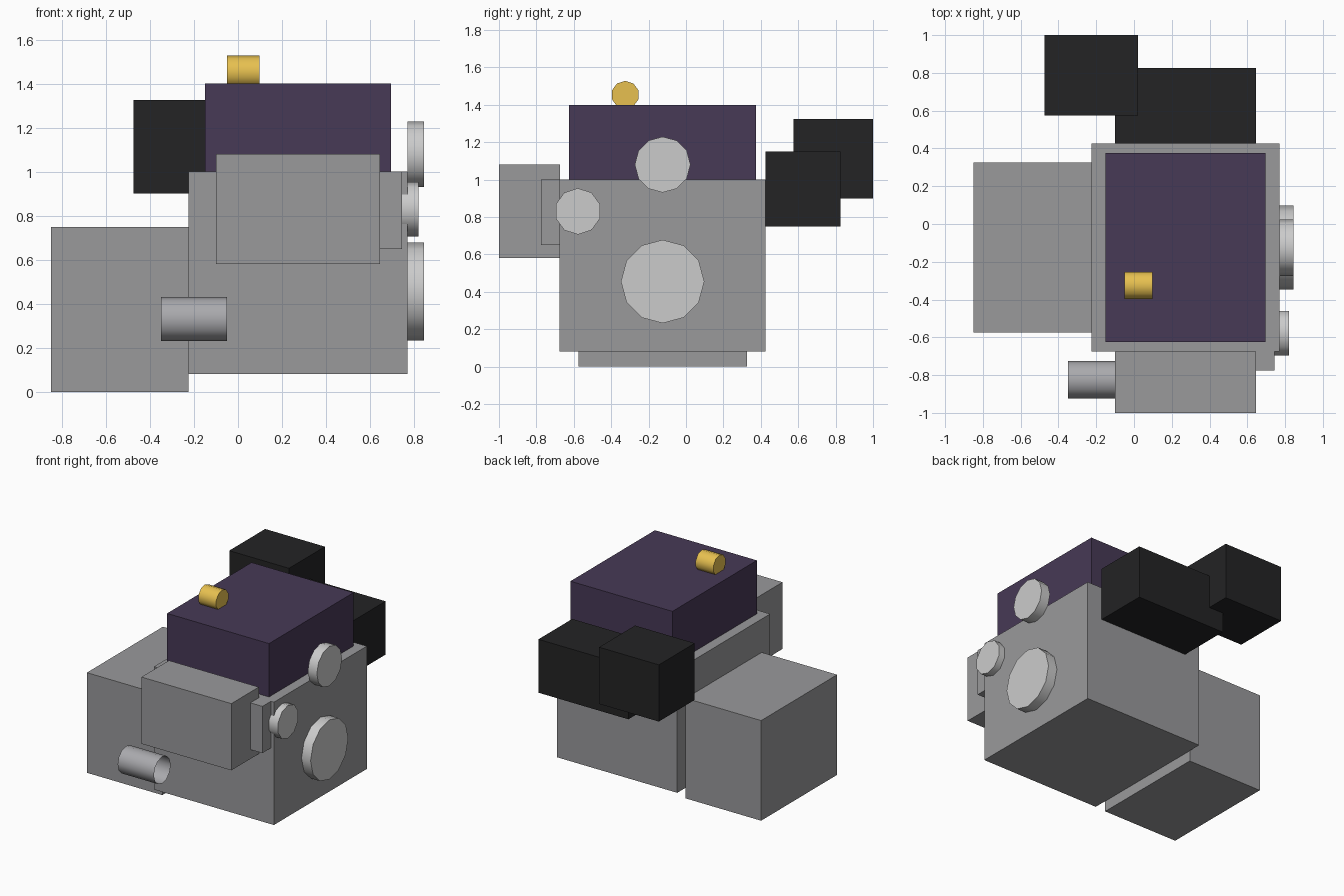
import bpy
from math import pi, radians

if "Cube" in bpy.data.objects:
    bpy.data.objects.remove(bpy.data.objects["Cube"])


def material(name, r, g, b):
    m = bpy.data.materials.new(name)
    m.diffuse_color = (r, g, b, 1)
    m.use_nodes = True
    m.node_tree.nodes["Principled BSDF"].inputs["Base Color"].default_value = m.diffuse_color
    return m


CAST = material("cast_grey", 0.32, 0.32, 0.33)
PURPLE = material("purple", 0.063, 0.041, 0.093)
BLACK = material("black", 0.017, 0.017, 0.018)
GOLD = material("gold", 0.8, 0.53, 0.08)
STEEL = material("steel", 0.75, 0.75, 0.77)
FILTER = material("filter_grey", 0.4, 0.4, 0.42)


def box(name, x, y, z, mat):
    """Box from (min, max) pairs on each axis."""
    bpy.ops.mesh.primitive_cube_add(size=1, location=[sum(p) / 2 for p in (x, y, z)])
    ob = bpy.context.object
    ob.name = name
    ob.scale = [p[1] - p[0] for p in (x, y, z)]
    bpy.ops.object.transform_apply(location=False, rotation=False, scale=True)
    ob.data.materials.append(mat)


def cylinder(name, x, y, z, r, sides, mat, cap='NGON'):
    """Cylinder lying along x, with a corner pointing straight up."""
    bpy.ops.mesh.primitive_cylinder_add(
        vertices=sides, radius=r, depth=x[1] - x[0], end_fill_type=cap,
        location=(sum(x) / 2, y, z), rotation=(pi / 2, 0, pi / 2))
    ob = bpy.context.object
    ob.name = name
    ob.data.materials.append(mat)
    bpy.ops.object.shade_smooth_by_angle(angle=radians(40))


# Main castings
box("engine_block", (-0.225, 0.77), (-0.675, 0.425), (0.08, 1.0), CAST)
box("gearbox", (-0.85, -0.225), (-0.575, 0.325), (0, 0.75), CAST)
box("cylinder_head_cover", (-0.15, 0.695), (-0.625, 0.375), (1.0, 1.4), PURPLE)

# Intake side
box("intake_manifold", (-0.1, 0.645), (0.425, 0.825), (0.75, 1.15), BLACK)
box("air_box", (-0.475, 0.02), (0.575, 1.0), (0.9, 1.325), BLACK)

# Exhaust side and accessories
box("exhaust_manifold", (-0.1, 0.645), (-1.0, -0.675), (0.58, 1.08), CAST)
box("alternator_bracket", (0.645, 0.745), (-0.775, -0.675), (0.65, 1.0), CAST)
cylinder("starter_motor", (-0.35, -0.05), -0.825, 0.33, 0.1, 12, FILTER, 'NOTHING')
cylinder("oil_cap", (-0.05, 0.097), -0.325, 1.453, 0.075, 10, GOLD)

# Belt pulleys
for name, x, y, z, r, sides in (
        ("crank_pulley", (0.77, 0.845), -0.125, 0.455, 0.223, 12),
        ("cam_pulley", (0.77, 0.845), -0.125, 1.08, 0.149, 12),
        ("alternator_pulley", (0.745, 0.82), -0.578, 0.83, 0.124, 10)):
    cylinder(name, x, y, z, r, sides, STEEL)
